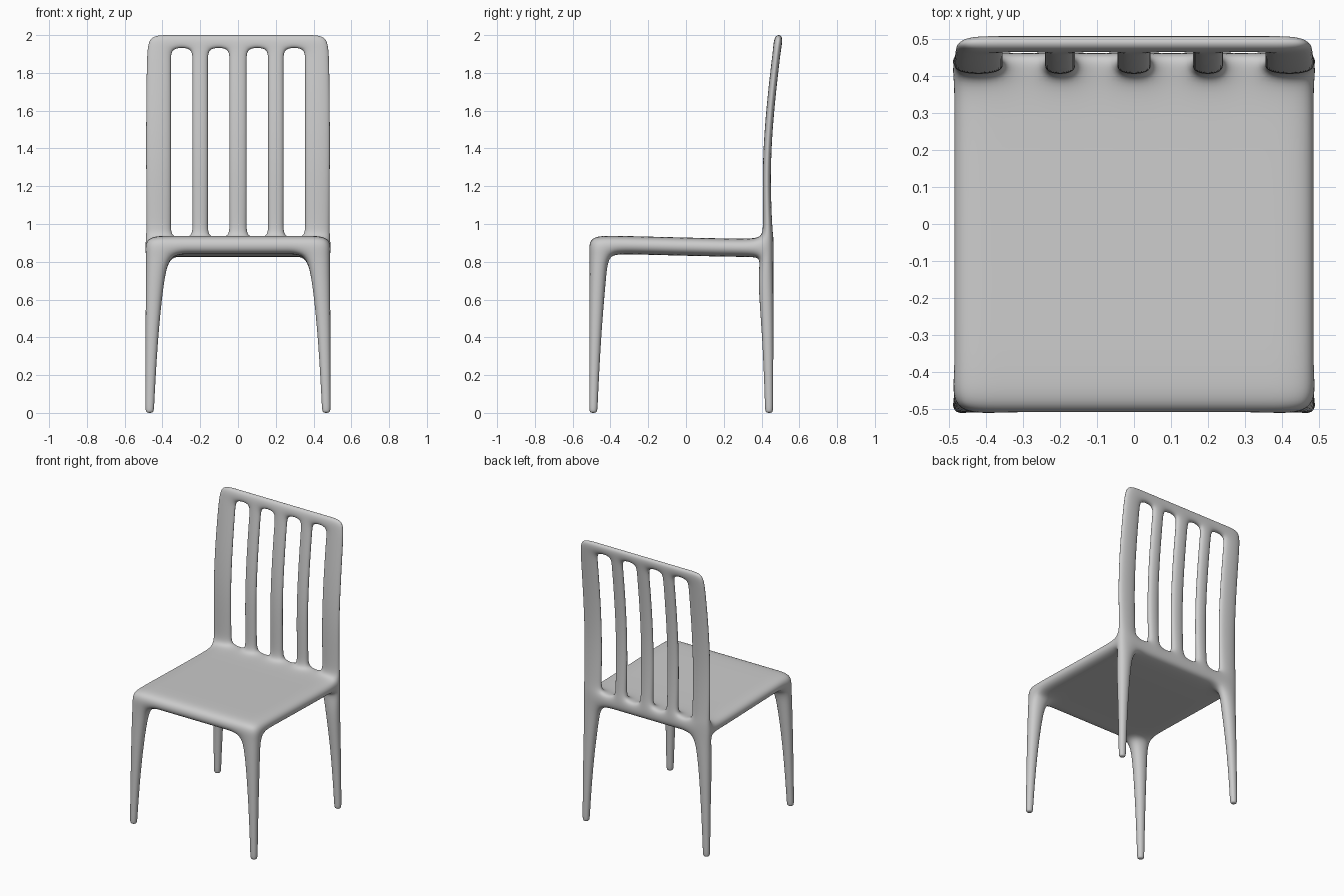
import bpy
import bmesh

default = bpy.data.objects.get("Cube")
if default:
    bpy.data.objects.remove(default, do_unlink=True)

paint = bpy.data.materials.new("plain_grey")
paint.use_nodes = True
grey = (0.6, 0.6, 0.6, 1)
paint.diffuse_color = grey
paint.node_tree.nodes["Principled BSDF"].inputs["Base Color"].default_value = grey

# Lattice lines: x runs across the five slats, y from seat front to seat back
half = [0.049, 0.156, 0.244, 0.35, 0.492]
XS = [-x for x in reversed(half)] + half
YS = [-0.514, -0.405, -0.3, 0.3, 0.4, 0.465]
SEAT_DIP = [0, 0.004, 0.002, -0.014, -0.01, 0]

# Leg levels: height, inner x, inner y of front leg, inner and outer y of back leg
LEGS = [(-0.002, 0.443, -0.467, 0.417, 0.463),
        (0.025, 0.443, -0.467, 0.417, 0.463),
        (0.4, 0.422, -0.448, 0.403, 0.465),
        (0.74, 0.385, -0.418, 0.372, 0.466)]
SEAT = [0.838, 0.934]
# Back levels: height, front y, rear y, outer x
BACK = [(0.99, 0.408, 0.457, 0.49), (1.3, 0.401, 0.447, 0.492),
        (1.6, 0.421, 0.467, 0.492), (1.87, 0.452, 0.498, 0.488),
        (1.932, 0.46, 0.506, 0.484), (2.003, 0.469, 0.514, 0.468)]
N_LEG, N_BACK = len(LEGS), len(BACK)
NX, NY = len(XS) - 1, len(YS) - 1
SEAT_ROW = N_LEG
TOP_ROW = SEAT_ROW + N_BACK


def position(i, j, k):
    """Place a lattice corner, tapering the legs and bending the back."""
    x, y = XS[i], YS[j]
    side = 1 if x > 0 else -1
    if k < N_LEG:
        z, inner, front, rear_in, rear_out = LEGS[k]
        if i in (1, NX - 1):
            x = side * inner
        y = {1: front, NY - 1: rear_in, NY: rear_out}.get(j, y)
    elif k <= N_LEG + 1:
        z = SEAT[k - N_LEG] + SEAT_DIP[j]
    else:
        z, front, rear, outer = BACK[k - N_LEG - 2]
        if i in (0, NX):
            x = side * outer
        y = rear if j == NY else front
    return x, y, z


def solid(i, j, k):
    """Tell which cells belong to the legs, seat, slats and top rail."""
    if not (0 <= i < NX and 0 <= j < NY and 0 <= k <= TOP_ROW):
        return False
    if k < SEAT_ROW:
        return i in (0, NX - 1) and j in (0, NY - 1)
    if k == SEAT_ROW:
        return True
    return j == NY - 1 and (i % 2 == 0 or k == TOP_ROW)


# Skin the solid cells with one continuous cage
bm = bmesh.new()
corners = {}


def corner(key):
    if key not in corners:
        corners[key] = bm.verts.new(position(*key))
    return corners[key]


for i in range(NX):
    for j in range(NY):
        for k in range(TOP_ROW + 1):
            if not solid(i, j, k):
                continue
            for axis in range(3):
                for step in (0, 1):
                    near = [i, j, k]
                    near[axis] += 2 * step - 1
                    if solid(*near):
                        continue
                    ring = []
                    for a, b in ((0, 0), (1, 0), (1, 1), (0, 1)):
                        key = [i, j, k]
                        key[axis] += step
                        key[(axis + 1) % 3] += a
                        key[(axis + 2) % 3] += b
                        ring.append(corner(tuple(key)))
                    bm.faces.new(ring if step else ring[::-1])
bmesh.ops.recalc_face_normals(bm, faces=bm.faces)
for face in bm.faces:
    face.smooth = True

mesh = bpy.data.meshes.new("chair_frame")
bm.to_mesh(mesh)
bm.free()
mesh.materials.append(paint)
chair = bpy.data.objects.new("chair_frame", mesh)
bpy.context.collection.objects.link(chair)

# Round the cage into one flowing shape
smooth = chair.modifiers.new("rounding", "SUBSURF")
smooth.levels = smooth.render_levels = 3
